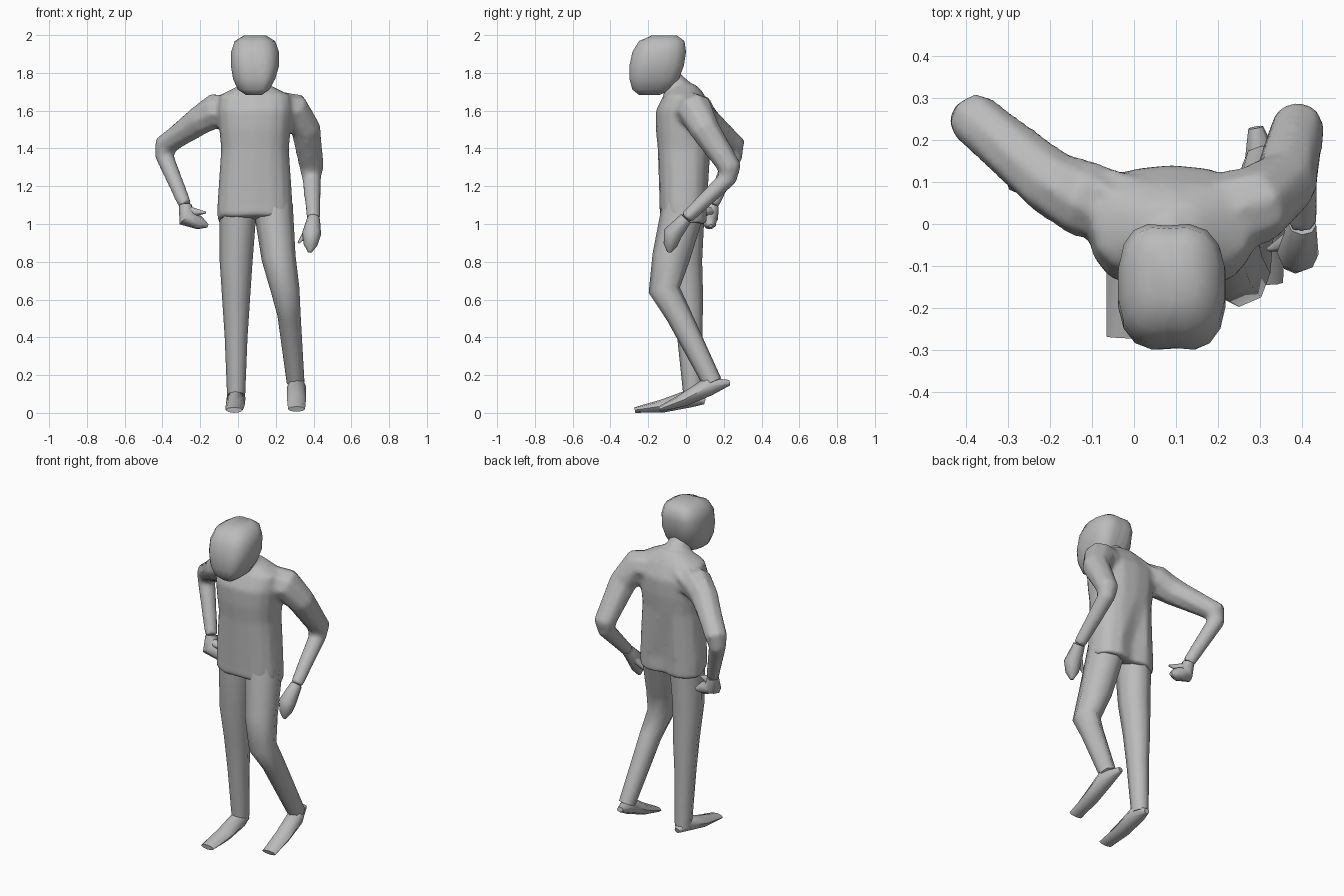
import bpy, bmesh
from math import cos, sin, pi, radians
from mathutils import Vector

cube = bpy.data.objects.get("Cube")
if cube:
    bpy.data.objects.remove(cube, do_unlink=True)

grey = bpy.data.materials.new("plain grey")
grey.use_nodes = True
colour = (0.5, 0.5, 0.5, 1)
grey.diffuse_color = colour
grey.node_tree.nodes["Principled BSDF"].inputs["Base Color"].default_value = colour


def bulge(value, squareness):
    """Round or square off a sine or cosine."""
    return abs(value) ** squareness * (1 if value > 0 else -1)


def outline(centre, side, depth, width, thick, count, squareness, start, sweep):
    """Points of one rounded cross-section, a full ring or an arc."""
    steps = count if sweep > 6 else count - 1
    angles = [start + sweep * i / steps for i in range(count)]
    return [centre + side * width * bulge(cos(a), squareness)
            + depth * thick * bulge(sin(a), squareness) for a in angles]


def skin(name, *shells):
    """Turn one or more shells, each made of rows of points, into a smooth part."""
    bm = bmesh.new()
    for shell in shells:
        rows = [[bm.verts.new(point) for point in row] for row in shell]
        for low, high in zip(rows, rows[1:]):
            for j in range(len(low)):
                bm.faces.new((low[j - 1], low[j], high[j], high[j - 1]))
        bm.faces.new(rows[0])
        bm.faces.new(rows[-1])
    bmesh.ops.recalc_face_normals(bm, faces=bm.faces)
    mesh = bpy.data.meshes.new(name)
    bm.to_mesh(mesh)
    bm.free()
    mesh.materials.append(grey)
    part = bpy.data.objects.new(name, mesh)
    bpy.context.collection.objects.link(part)
    bpy.ops.object.select_all(action="DESELECT")
    part.select_set(True)
    bpy.context.view_layer.objects.active = part
    bpy.ops.object.shade_smooth_by_angle(angle=radians(50))
    return part


def stack(rings, count, start=0.0, sweep=2 * pi):
    """Level cross-sections from (centre, half width, half depth)."""
    return [outline(centre, Vector((1, 0, 0)), Vector((0, 1, 0)), width, thick,
                    count, 0.8, start, sweep) for centre, width, thick in rings]


def tube(joints, widths, thicks):
    """Cross-sections square to a path through the joints."""
    rows = []
    for i, joint in enumerate(joints):
        before = joint - joints[max(i - 1, 0)]
        after = joints[min(i + 1, len(joints) - 1)] - joint
        along = (before.normalized() + after.normalized()).normalized()
        side = Vector((1, 0, 0))
        side = (side - along * side.dot(along)).normalized()
        rows.append(outline(joint, side, along.cross(side), widths[i], thicks[i],
                            8, 1, 0, 2 * pi))
    return rows


def limb(joints, thickest, thinnest, depth=1.0):
    """A tube that tapers evenly from joint to joint."""
    last = len(joints) - 1
    widths = [thickest + (thinnest - thickest) * i / last for i in range(last + 1)]
    return tube(joints, widths, [w * depth for w in widths])


def hand(side, wrist, knuckle, tip, thumb_tip):
    """Palm with curled fingers, and a pointed thumb."""
    fingers = knuckle.lerp(tip, 0.6)
    widths = [0.034, 0.05, 0.037, 0.01]
    base = wrist.lerp(knuckle, 0.5)
    skin(side + "_hand", tube([wrist, knuckle, fingers, tip], widths, widths),
         limb([base, base.lerp(thumb_tip, 0.5), thumb_tip], 0.035, 0.005))


def foot(side, heel, instep, toe):
    """Narrow heel, high instep and flat toes."""
    ball = instep.lerp(toe, 0.5) - Vector((0, 0, 0.01))
    skin(side + "_foot", tube([heel, instep, ball, toe],
                              [0.018, 0.05, 0.05, 0.045], [0.015, 0.05, 0.035, 0.015]))


# Torso: a boxy jacket narrowing into the neck
middle = 0.09
jacket = [(1, 0.2, 0.13), (1.1, 0.2, 0.13), (1.4, 0.18, 0.14), (1.5, 0.19, 0.15),
          (1.6, 0.2, 0.15), (1.68, 0.19, 0.11), (1.74, 0.07, 0.06)]
torso = stack([(Vector((middle, -0.01, z)), w, d) for z, w, d in jacket], 16)
# Vent at the back, and a front hem cut shorter than the tails
for row in torso[:2]:
    row[4].y -= 0.03
for point in torso[0][9:]:
    point.z += 0.04

neck = limb([Vector((middle, 0.03, 1.64)), Vector((middle, -0.03, 1.7)),
             Vector((middle, -0.12, 1.8))], 0.09, 0.06)

# Arms, both bent back at the elbow
right_wrist = Vector((-0.28, 0.14, 1.1))
right_arm = limb([Vector((0.03, 0.02, 1.6)), Vector((-0.12, 0.06, 1.6)),
                  Vector((-0.2, 0.1, 1.55)), Vector((-0.38, 0.25, 1.42)),
                  Vector((-0.39, 0.25, 1.36)), right_wrist], 0.11, 0.037)
left_wrist = Vector((0.4, 0, 1.03))
left_arm = limb([Vector((0.17, 0.01, 1.6)), Vector((0.3, 0.05, 1.6)),
                 Vector((0.36, 0.1, 1.5)), Vector((0.39, 0.23, 1.3)),
                 Vector((0.39, 0.22, 1.24)), left_wrist], 0.11, 0.037)

# Melt torso, neck and arms into one skin
upper_body = skin("upper_body", torso, neck, right_arm, left_arm)
melt = upper_body.modifiers.new("melt", "REMESH")
melt.mode = "VOXEL"
melt.voxel_size = 0.014
melt.use_smooth_shade = True
soften = upper_body.modifiers.new("soften", "SMOOTH")
soften.iterations = 5

# Head: two rounded halves that meet in a wavy cleft, leaning forward to the chin
left_half, right_half = [], []
for step in range(-3, 4):
    t = step / 3
    roundness = cos(t * 1.4) ** 0.5 * (1 + 0.12 * t)
    width, depth = 0.13 * roundness, 0.145 * roundness
    seam = 0.005 - 0.02 * sin(pi * t)
    centre = Vector((middle + seam, 0.04 * t - 0.155, 1.84 + 0.16 * bulge(sin(t * 1.4), 1)))
    for half, reach, facing in ((left_half, width * (1 + 0.25 * min(t, 0)) - seam, 1),
                                (right_half, width + seam, -1)):
        inset = Vector((reach * facing / 4, 0, 0))
        half.append((centre + inset, reach * 0.75, depth))
wrap = 0.3
skin("left_head_half", stack(left_half, 10, -pi / 2 - wrap, pi + 2 * wrap))
skin("right_head_half", stack(right_half, 10, pi / 2 - wrap, pi + 2 * wrap))

# Hands
hand("right", right_wrist, Vector((-0.27, 0.12, 1.03)),
     Vector((-0.16, 0.13, 0.99)), Vector((-0.17, 0.1, 1.06)))
hand("left", left_wrist, Vector((0.39, -0.07, 0.95)),
     Vector((0.38, -0.09, 0.85)), Vector((0.32, -0.06, 0.9)))

# Legs: the right one nearly straight, the left one bent at the knee
skin("right_leg", limb([Vector((0, -0.01, 1.1)), Vector((-0.01, -0.01, 0.8)),
                        Vector((-0.01, 0.01, 0.6)), Vector((-0.01, 0.02, 0.4)),
                        Vector((-0.01, 0.04, 0.07))], 0.1, 0.047, 1.1))
skin("left_leg", limb([Vector((0.185, -0.01, 1.1)), Vector((0.215, -0.08, 0.82)),
                       Vector((0.25, -0.115, 0.65)), Vector((0.27, -0.04, 0.52)),
                       Vector((0.305, 0.14, 0.16))], 0.105, 0.047, 1.1))

# Feet, the left heel raised
foot("right", Vector((-0.01, 0.1, 0.06)), Vector((-0.01, 0.03, 0.08)),
     Vector((-0.02, -0.27, 0.015)))
foot("left", Vector((0.29, 0.23, 0.16)), Vector((0.31, 0.12, 0.14)),
     Vector((0.31, -0.14, 0.02)))
